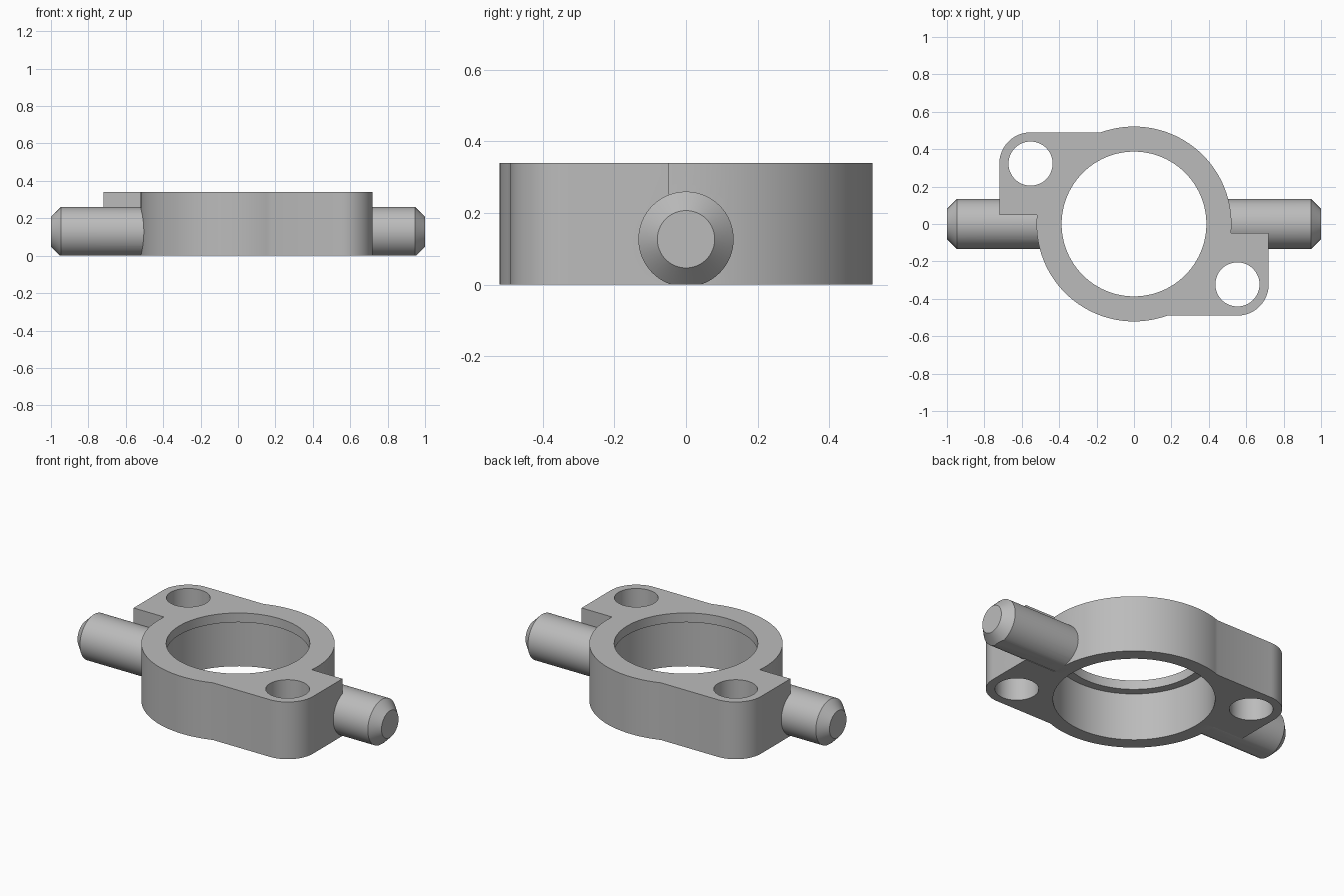
import bpy, bmesh
from math import pi, cos, sin, atan2, asin, sqrt, radians

if "Cube" in bpy.data.objects:
    bpy.data.objects.remove(bpy.data.objects["Cube"])

HEIGHT, RING_R, BORE_R, LIP_R = 0.34, 0.521, 0.437, 0.387
EAR_X, EAR_Y, STEP_Y, CORNER_R = 0.72, 0.49, 0.047, 0.167
HOLE_X, HOLE_Y, HOLE_R = EAR_X - CORNER_R, EAR_Y - CORNER_R, 0.118
PIN_R, PIN_Z, PIN_TIP_R, CHAMFER = 0.133, 0.127, 0.08, 0.053

metal = bpy.data.materials.new("grey_metal")
metal.use_nodes = True
metal.diffuse_color = (0.5, 0.5, 0.5, 1)
metal.node_tree.nodes["Principled BSDF"].inputs["Base Color"].default_value = (0.5, 0.5, 0.5, 1)


def arc(cx, cy, r, start, end, n):
    angles = [start + (end - start) * i / n for i in range(n + 1)]
    return [(cx + r * cos(a), cy + r * sin(a)) for a in angles]


def finish(name, bm):
    bmesh.ops.recalc_face_normals(bm, faces=bm.faces)
    mesh = bpy.data.meshes.new(name)
    bm.to_mesh(mesh)
    bm.free()
    mesh.materials.append(metal)
    obj = bpy.data.objects.new(name, mesh)
    bpy.context.collection.objects.link(obj)
    return obj


def prism(name, outline, z0, z1):
    bm = bmesh.new()
    face = bm.faces.new([bm.verts.new((x, y, z0)) for x, y in outline])
    top = bmesh.ops.extrude_face_region(bm, geom=[face])["geom"]
    for v in top:
        if isinstance(v, bmesh.types.BMVert):
            v.co.z = z1
    return finish(name, bm)


def disc(name, x, y, r, z0, z1, n=96):
    return prism(name, arc(x, y, r, 0, 2 * pi, n)[:-1], z0, z1)


def combine(target, other, operation):
    # Bake a boolean and discard its helper
    other.hide_render = True
    mod = target.modifiers.new("cut", "BOOLEAN")
    mod.operation, mod.object, mod.solver = operation, other, "EXACT"
    bpy.context.view_layer.objects.active = target
    bpy.ops.object.modifier_apply(modifier=mod.name)
    bpy.data.objects.remove(other)


def pin(side):
    # Chamfered cylinder along x, rooted in the ring wall
    bm = bmesh.new()
    n = 64
    rings = []
    for x, r in ((0.465, PIN_R), (1 - CHAMFER, PIN_R), (1, PIN_TIP_R)):
        rings.append([bm.verts.new((side * x, y, z))
                      for y, z in arc(0, PIN_Z, r, 0, 2 * pi, n)[:-1]])
    for a, b in zip(rings, rings[1:]):
        for i in range(n):
            j = (i + 1) % n
            bm.faces.new((a[i], a[j], b[j], b[i]))
    bm.faces.new(rings[0])
    bm.faces.new(rings[-1])
    return finish("pin", bm)


# Body outline: one ear and half the ring, repeated by a half turn
half = [(EAR_X, -STEP_Y)]
half += arc(HOLE_X, -HOLE_Y, CORNER_R, 0, -pi / 2, 16)
half += arc(0, 0, RING_R, -atan2(EAR_Y, sqrt(RING_R**2 - EAR_Y**2)),
            -pi - asin(STEP_Y / RING_R), 40)
body = prism("clamp_ring_body", half + [(-x, -y) for x, y in half], 0, HEIGHT)

# Side pins, trimmed flat with the underside
for side in (-1, 1):
    peg = pin(side)
    box = [(-2, -1), (2, -1), (2, 1), (-2, 1)]
    combine(peg, prism("floor_cutter", box, -1, 0), "DIFFERENCE")
    combine(body, peg, "UNION")

# Stepped centre bore with a retaining lip at the top
combine(body, disc("bore_cutter", 0, 0, BORE_R, -0.1, 0.285), "DIFFERENCE")
combine(body, disc("lip_cutter", 0, 0, LIP_R, -0.2, 0.5), "DIFFERENCE")

# Bolt holes through the ears
for s in (-1, 1):
    combine(body, disc("hole_cutter", s * HOLE_X, -s * HOLE_Y, HOLE_R, -0.1, 0.5, 48),
            "DIFFERENCE")

bpy.ops.object.select_all(action="DESELECT")
body.select_set(True)
bpy.context.view_layer.objects.active = body
bpy.ops.object.shade_smooth_by_angle(angle=radians(30))
